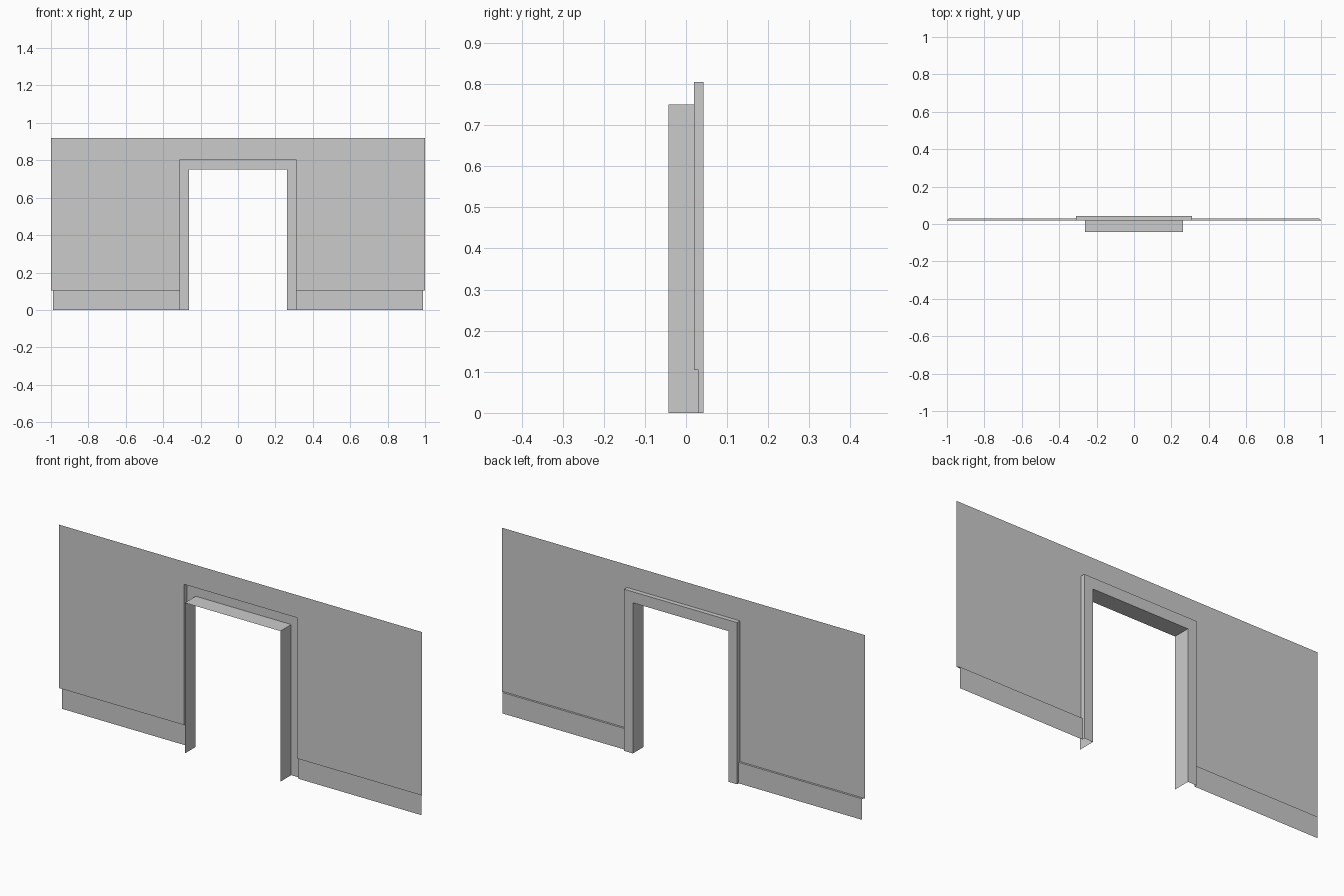
import bpy
import bmesh

if "Cube" in bpy.data.objects:
    bpy.data.objects.remove(bpy.data.objects["Cube"])

# Main dimensions
WALL_Y, BASE_Y, TRIM_Y, JAMB_Y = 0.02, 0.03, 0.0427, -0.0427
TOP, BASE_TOP = 0.918, 0.1045
OUT_X, OUT_Z = 0.311, 0.805      # outside of the door casing
IN_X, IN_Z = 0.263, 0.75         # door opening

grey = bpy.data.materials.new("light_grey")
grey.diffuse_color = (0.6, 0.6, 0.6, 1)
grey.use_nodes = True
grey.node_tree.nodes["Principled BSDF"].inputs["Base Color"].default_value = grey.diffuse_color


def mirrored_sheet(name, faces):
    """Make the right half from face outlines and mirror it across x."""
    bm = bmesh.new()
    for outline in faces:
        bm.faces.new([bm.verts.new(p) for p in outline])
    bmesh.ops.remove_doubles(bm, verts=bm.verts, dist=1e-5)
    mesh = bpy.data.meshes.new(name)
    bm.to_mesh(mesh)
    bm.free()
    mesh.materials.append(grey)
    obj = bpy.data.objects.new(name, mesh)
    bpy.context.collection.objects.link(obj)
    mirror = obj.modifiers.new("mirror", 'MIRROR')
    mirror.use_clip = True
    return obj


# Wall sheet facing +y, cut round the doorway
wall_outline = [(1, BASE_TOP), (OUT_X, BASE_TOP), (OUT_X, OUT_Z),
                (0, OUT_Z), (0, TOP), (1, TOP)]
mirrored_sheet("wall", [[(x, WALL_Y, z) for x, z in wall_outline]])

# Skirting board: front face and thin mitred ledge
END = 0.99
mirrored_sheet("skirting_board", [
    [(END, BASE_Y, 0), (OUT_X, BASE_Y, 0),
     (OUT_X, BASE_Y, BASE_TOP), (END, BASE_Y, BASE_TOP)],
    [(END, BASE_Y, BASE_TOP), (OUT_X, BASE_Y, BASE_TOP),
     (OUT_X, WALL_Y, BASE_TOP), (1, WALL_Y, BASE_TOP)],
])


def sweep(profile, skip=()):
    """Run an (x, y, z) profile up the side and across the doorway head."""
    rows = [[(x, y, 0), (x, y, BASE_TOP), (x, y, z), (0, y, z)]
            for x, y, z in profile]
    return [[a[j], b[j], b[j + 1], a[j + 1]]
            for i, (a, b) in enumerate(zip(rows, rows[1:]))
            for j in range(3) if (i, j) not in skip]


# Door casing: outer edge (notched over the skirting) and face
mirrored_sheet("door_casing", sweep(
    [(OUT_X, WALL_Y, OUT_Z), (OUT_X, BASE_Y, OUT_Z),
     (OUT_X, TRIM_Y, OUT_Z), (IN_X, TRIM_Y, IN_Z)], skip={(0, 0)}))

# Door jamb lining the opening
mirrored_sheet("door_jamb", sweep(
    [(IN_X, TRIM_Y, IN_Z), (IN_X, JAMB_Y, IN_Z)]))
